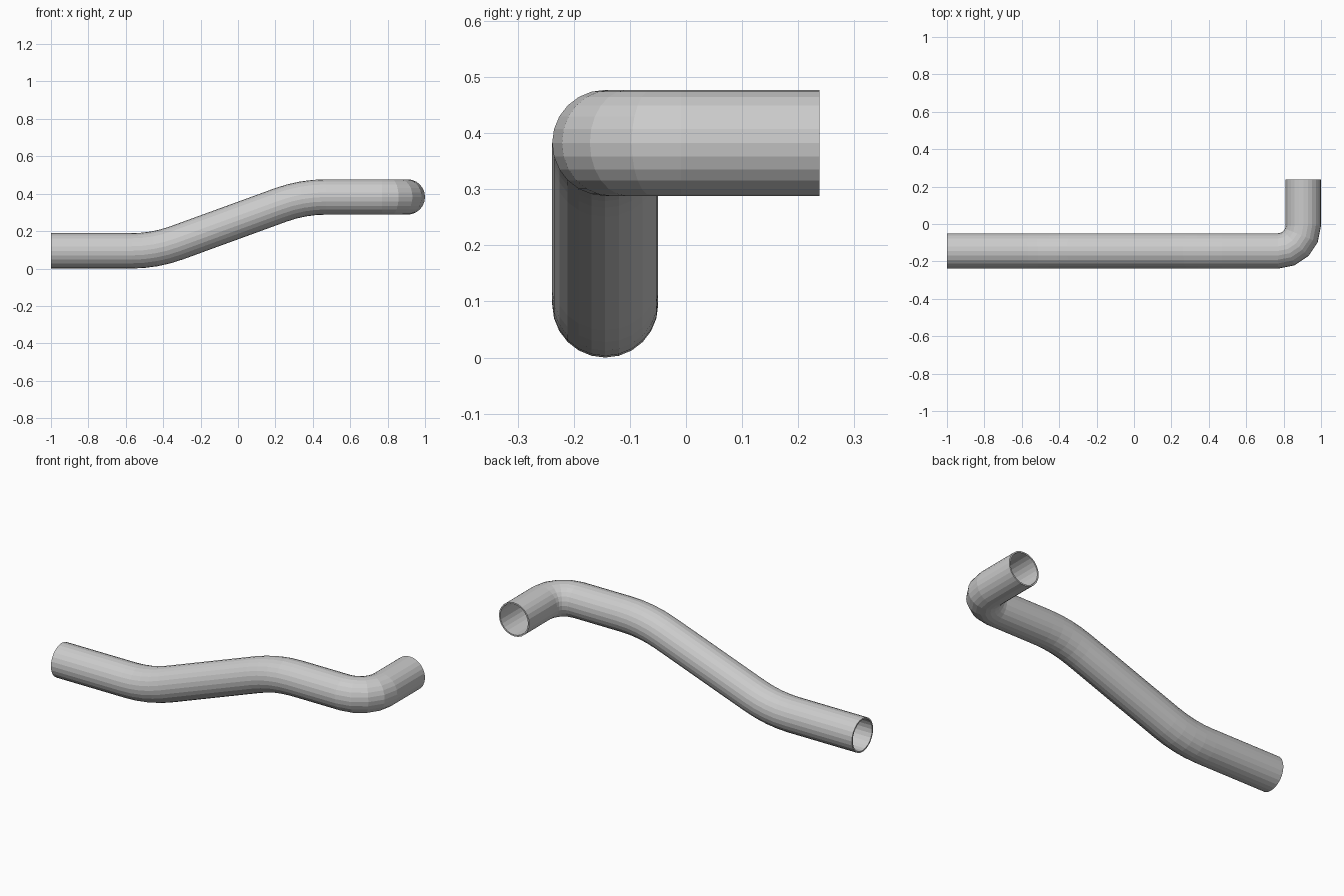
import bpy, bmesh
from math import sin, cos, tan, pi
from mathutils import Vector

if "Cube" in bpy.data.objects:
    bpy.data.objects.remove(bpy.data.objects["Cube"])

R = 0.0945      # outer pipe radius
SIDES = 24
WALL = 0.008

# Centre line corners, each with the radius of its bend
Y, LOW, HIGH = -0.144, 0.0945, 0.3825
corners = [
    (Vector((-1.0, Y, LOW)), 0),
    (Vector((-0.445, Y, LOW)), 0.71),
    (Vector((0.345, Y, HIGH)), 0.71),
    (Vector((0.9055, Y, HIGH)), 0.135),
    (Vector((0.9055, 0.238, HIGH)), 0),
]


def stations(pts, steps=4):
    """Centre points and tangents, with every corner rounded to an arc."""
    out = [(pts[0][0], (pts[1][0] - pts[0][0]).normalized())]
    for (a, _), (b, rad), (c, _) in zip(pts, pts[1:], pts[2:]):
        d0, d1 = (b - a).normalized(), (c - b).normalized()
        ang = d0.angle(d1)
        start = b - d0 * rad * tan(ang / 2)
        inward = (d1 - d0 * d0.dot(d1)).normalized()
        for i in range(steps + 1):
            t = ang * i / steps
            p = start + d0 * rad * sin(t) + inward * rad * (1 - cos(t))
            out.append((p, d0 * cos(t) + inward * sin(t)))
    out.append((pts[-1][0], (pts[-1][0] - pts[-2][0]).normalized()))
    return out


# Sweep a round section along the centre line
bm = bmesh.new()
rings = []
for p, t in stations(corners):
    side = Vector((-t.y, t.x, 0)).normalized()
    up = t.cross(side)
    rings.append([bm.verts.new(p + R * (side * cos(2 * pi * k / SIDES) + up * sin(2 * pi * k / SIDES)))
                  for k in range(SIDES)])
for r0, r1 in zip(rings, rings[1:]):
    for k in range(SIDES):
        n = (k + 1) % SIDES
        bm.faces.new((r0[k], r0[n], r1[n], r1[k]))

mesh = bpy.data.meshes.new("bent_pipe")
bm.normal_update()
bm.to_mesh(mesh)
bm.free()
pipe = bpy.data.objects.new("bent_pipe", mesh)
bpy.context.collection.objects.link(pipe)

# Thin wall, open at both ends
wall = pipe.modifiers.new("wall", 'SOLIDIFY')
wall.thickness = WALL
wall.offset = -1
